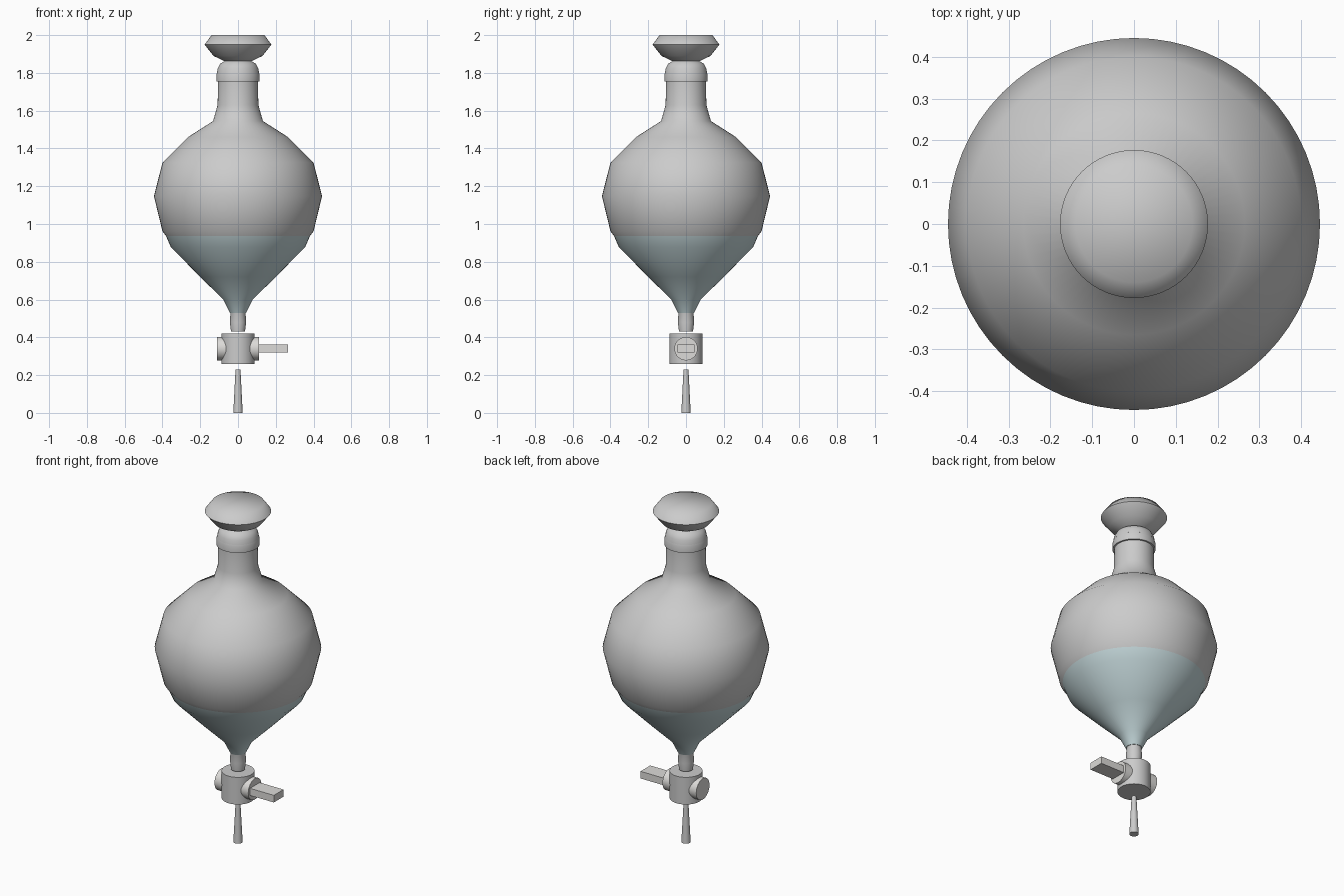
import bpy, bmesh, math
from mathutils import Matrix

if "Cube" in bpy.data.objects:
    bpy.data.objects.remove(bpy.data.objects["Cube"])

SEG = 64


def material(name, rgb):
    m = bpy.data.materials.new(name)
    m.diffuse_color = (*rgb, 1)
    m.use_nodes = True
    m.node_tree.nodes["Principled BSDF"].inputs["Base Color"].default_value = m.diffuse_color
    return m


liquid_mat = material("liquid_tint", (0.55, 0.68, 0.70))
plug_mat = material("plug_grey", (0.72, 0.71, 0.69))


def finish(name, bm, mat=None, angle=50):
    bmesh.ops.recalc_face_normals(bm, faces=bm.faces)
    me = bpy.data.meshes.new(name)
    bm.to_mesh(me)
    bm.free()
    ob = bpy.data.objects.new(name, me)
    bpy.context.collection.objects.link(ob)
    if mat:
        me.materials.append(mat)
    bpy.ops.object.select_all(action='DESELECT')
    ob.select_set(True)
    bpy.context.view_layer.objects.active = ob
    bpy.ops.object.shade_smooth_by_angle(angle=math.radians(angle))
    return ob


def lathe(name, profile, mat=None, caps=(True, True), angle=50):
    """Revolve (radius, z) points about z, closing the chosen ends."""
    bm = bmesh.new()
    rings = [[bm.verts.new((r * math.cos(2 * math.pi * i / SEG),
                            r * math.sin(2 * math.pi * i / SEG), z))
              for i in range(SEG)] for r, z in profile]
    for a, b in zip(rings, rings[1:]):
        for i in range(SEG):
            j = (i + 1) % SEG
            bm.faces.new((a[i], a[j], b[j], b[i]))
    for ring, cap in zip((rings[0], rings[-1]), caps):
        if cap:
            bm.faces.new(ring)
    return finish(name, bm, mat, angle)


# Pear-shaped glass vessel with neck and short outlet
lathe("glass_body", [
    (0.037, 0.43), (0.043, 0.48), (0.040, 0.53), (0.065, 0.60), (0.34, 0.88),
    (0.40, 0.962), (0.445, 1.147), (0.40, 1.325), (0.265, 1.46),
    (0.132, 1.545), (0.108, 1.63), (0.105, 1.76)], caps=(True, False))

# Liquid filling the lower cone
lathe("liquid", [
    (0.043, 0.53), (0.078, 0.60), (0.20, 0.72), (0.355, 0.877), (0.385, 0.945)],
    liquid_mat)

# Rim band at the mouth
lathe("neck_rim", [(0.10, 1.755), (0.115, 1.755), (0.115, 1.79), (0.11, 1.805)])

# Stopper: rounded shoulder, waist and flared knob
lathe("stopper", [
    (0.112, 1.80), (0.107, 1.825), (0.095, 1.848), (0.072, 1.862),
    (0.13, 1.89), (0.177, 1.95), (0.14, 2.0)], angle=60)

# Stopcock barrel and drip stem
lathe("stopcock_barrel", [(0.088, 0.26), (0.088, 0.42)])
lathe("drip_stem", [(0.025, 0.0), (0.013, 0.23)])

# Cross plug through the barrel
bm = bmesh.new()
bmesh.ops.create_cone(bm, cap_ends=True, segments=32, radius1=0.062,
                      radius2=0.062, depth=0.22,
                      matrix=Matrix.Translation((0, 0, 0.34)) @ Matrix.Rotation(math.pi / 2, 4, 'Y'))
finish("stopcock_plug", bm, plug_mat)

# Flat turning handle
bm = bmesh.new()
bmesh.ops.create_cube(bm, size=1, matrix=Matrix.Translation((0.185, 0, 0.34))
                      @ Matrix.Diagonal((0.16, 0.09, 0.042, 1)))
finish("stopcock_handle", bm, plug_mat, 30)
